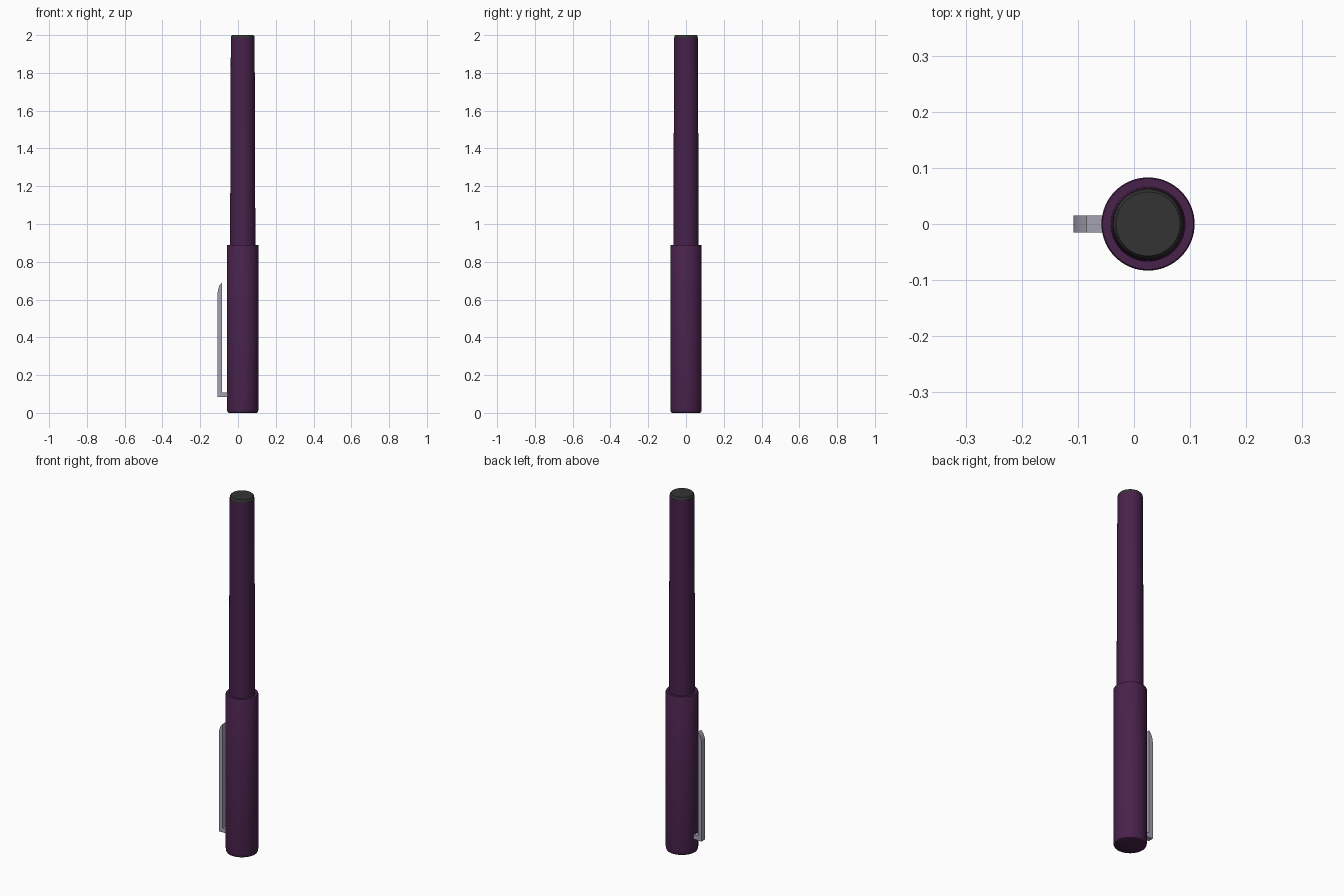
import bpy, bmesh, math

if "Cube" in bpy.data.objects:
    bpy.data.objects.remove(bpy.data.objects["Cube"])

CX = 0.025  # pen axis offset, the clip sticks out to -x


def material(name, rgb):
    m = bpy.data.materials.new(name)
    m.diffuse_color = (*rgb, 1)
    m.use_nodes = True
    m.node_tree.nodes["Principled BSDF"].inputs["Base Color"].default_value = m.diffuse_color
    return m


purple = material("deep purple", (0.065, 0.016, 0.07))
charcoal = material("charcoal", (0.034, 0.034, 0.034))
silver = material("lavender silver", (0.38, 0.36, 0.45))


def finish(name, bm, mat, smooth=True):
    bmesh.ops.recalc_face_normals(bm, faces=bm.faces)
    me = bpy.data.meshes.new(name)
    bm.to_mesh(me)
    bm.free()
    me.materials.append(mat)
    ob = bpy.data.objects.new(name, me)
    bpy.context.collection.objects.link(ob)
    if smooth:
        bpy.ops.object.select_all(action='DESELECT')
        ob.select_set(True)
        bpy.context.view_layer.objects.active = ob
        bpy.ops.object.shade_smooth_by_angle(angle=math.radians(30))
    return ob


def lathe(name, profile, mat, n=64):
    """Closed turned solid from (radius, z) points, flat at both ends."""
    bm = bmesh.new()
    rings = [[bm.verts.new((CX + r * math.cos(2 * math.pi * i / n),
                            r * math.sin(2 * math.pi * i / n), z))
              for i in range(n)] for r, z in profile]
    for a, b in zip(rings, rings[1:]):
        for i in range(n):
            j = (i + 1) % n
            bm.faces.new((a[i], a[j], b[j], b[i]))
    bm.faces.new(rings[0])
    bm.faces.new(rings[-1])
    return finish(name, bm, mat)


# Cap with softened closed end
lathe("cap", [(0.073, 0), (0.079, 0.003), (0.082, 0.01), (0.083, 0.02),
              (0.083, 0.886), (0.081, 0.89)], purple)
# Slightly tapered barrel
lathe("barrel", [(0.067, 0.87), (0.067, 0.9), (0.063, 1.985)], purple)
# End plug
lathe("end_plug", [(0.0625, 1.98), (0.0625, 1.987), (0.061, 1.995),
                   (0.057, 2.0)], charcoal)

# Clip: side profile with a foot and a sloped tip, extruded in y
side = [(-0.05, 0.083), (-0.108, 0.083), (-0.108, 0.635), (-0.105, 0.655),
        (-0.098, 0.675), (-0.084, 0.692), (-0.084, 0.107), (-0.05, 0.107)]
bm = bmesh.new()
face = bm.faces.new([bm.verts.new((x, -0.0155, z)) for x, z in side])
ext = bmesh.ops.extrude_face_region(bm, geom=[face])
bmesh.ops.translate(bm, vec=(0, 0.031, 0),
                    verts=[v for v in ext["geom"] if isinstance(v, bmesh.types.BMVert)])
finish("clip", bm, silver)
